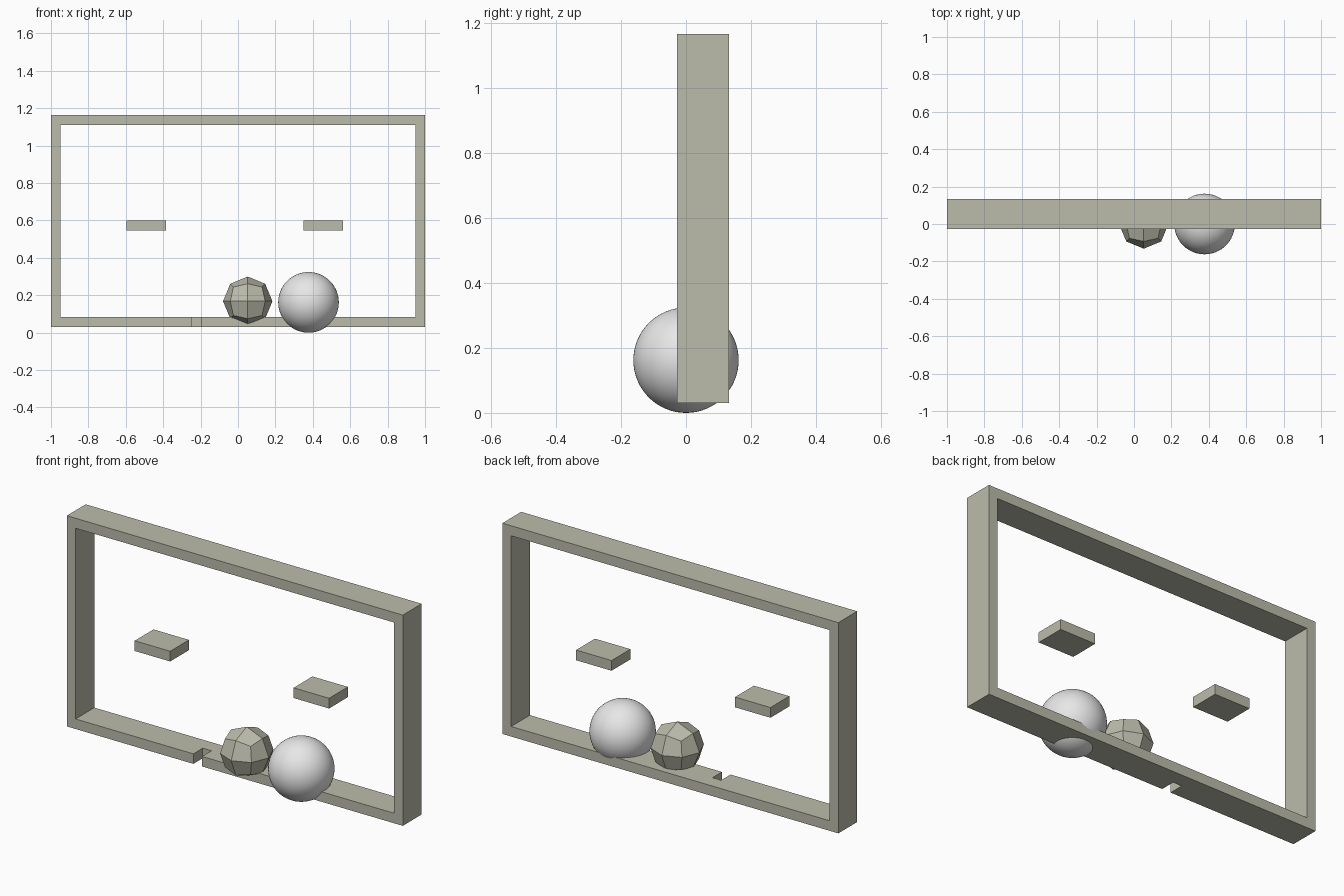
import bpy, bmesh
from mathutils import Vector

if "Cube" in bpy.data.objects:
    bpy.data.objects.remove(bpy.data.objects["Cube"])


def material(name, rgb):
    m = bpy.data.materials.new(name)
    m.diffuse_color = (*rgb, 1)
    m.use_nodes = True
    m.node_tree.nodes["Principled BSDF"].inputs["Base Color"].default_value = m.diffuse_color
    return m


STONE = material("olive grey", (0.50, 0.50, 0.41))
PALE = material("pale grey", (0.80, 0.80, 0.80))
Y0, Y1 = -0.027, 0.133      # shared depth of frame and ledges


def extrude_outline(name, points, axis_pos, depth, axis):
    """Prism from a closed outline, pushed along y or z."""
    bm = bmesh.new()
    place = (lambda p: (p[0], axis_pos, p[1])) if axis == "y" else (lambda p: (p[0], p[1], axis_pos))
    face = bm.faces.new([bm.verts.new(place(p)) for p in points])
    out = bmesh.ops.extrude_face_region(bm, geom=[face])
    step = Vector((0, depth, 0)) if axis == "y" else Vector((0, 0, depth))
    bmesh.ops.translate(bm, verts=[v for v in out["geom"] if isinstance(v, bmesh.types.BMVert)], vec=step)
    bmesh.ops.recalc_face_normals(bm, faces=bm.faces)
    return finish(name, bm, STONE)


def finish(name, bm, mat):
    me = bpy.data.meshes.new(name)
    bm.to_mesh(me)
    bm.free()
    me.materials.append(mat)
    ob = bpy.data.objects.new(name, me)
    bpy.context.collection.objects.link(ob)
    return ob


# Frame: upside-down U for the sides and top
extrude_outline("frame_sides_and_top", [
    (-1, 0.031), (-1, 1.165), (1, 1.165), (1, 0.031),
    (0.948, 0.031), (0.948, 1.111), (-0.948, 1.111), (-0.948, 0.031)], Y0, Y1 - Y0, "y")

# Floor bar with a small notch in its front edge
extrude_outline("frame_floor", [
    (-0.948, Y0), (-0.247, Y0), (-0.247, 0.053), (-0.195, 0.053), (-0.195, Y0),
    (0.948, Y0), (0.948, Y1), (-0.948, Y1)], 0.031, 0.054, "z")

# Two floating ledges
for name, x0 in (("left_ledge", -0.596), ("right_ledge", 0.350)):
    extrude_outline(name, [(x0, 0.545), (x0 + 0.211, 0.545), (x0 + 0.211, 0.6), (x0, 0.6)],
                    Y0, Y1 - Y0, "y")

# Faceted ball: cube with each face split in four, pushed out to a sphere
bm = bmesh.new()
bmesh.ops.create_cube(bm, size=2)
bmesh.ops.subdivide_edges(bm, edges=bm.edges[:], cuts=1, use_grid_fill=True)
for v in bm.verts:
    v.co = v.co.normalized() * 0.132
ball = finish("faceted_ball", bm, STONE)
ball.location = (0.052, 0, 0.168)

# Smooth ball
bm = bmesh.new()
bmesh.ops.create_uvsphere(bm, u_segments=64, v_segments=32, radius=0.162)
for f in bm.faces:
    f.smooth = True
ball = finish("smooth_ball", bm, PALE)
ball.location = (0.377, 0, 0.162)
